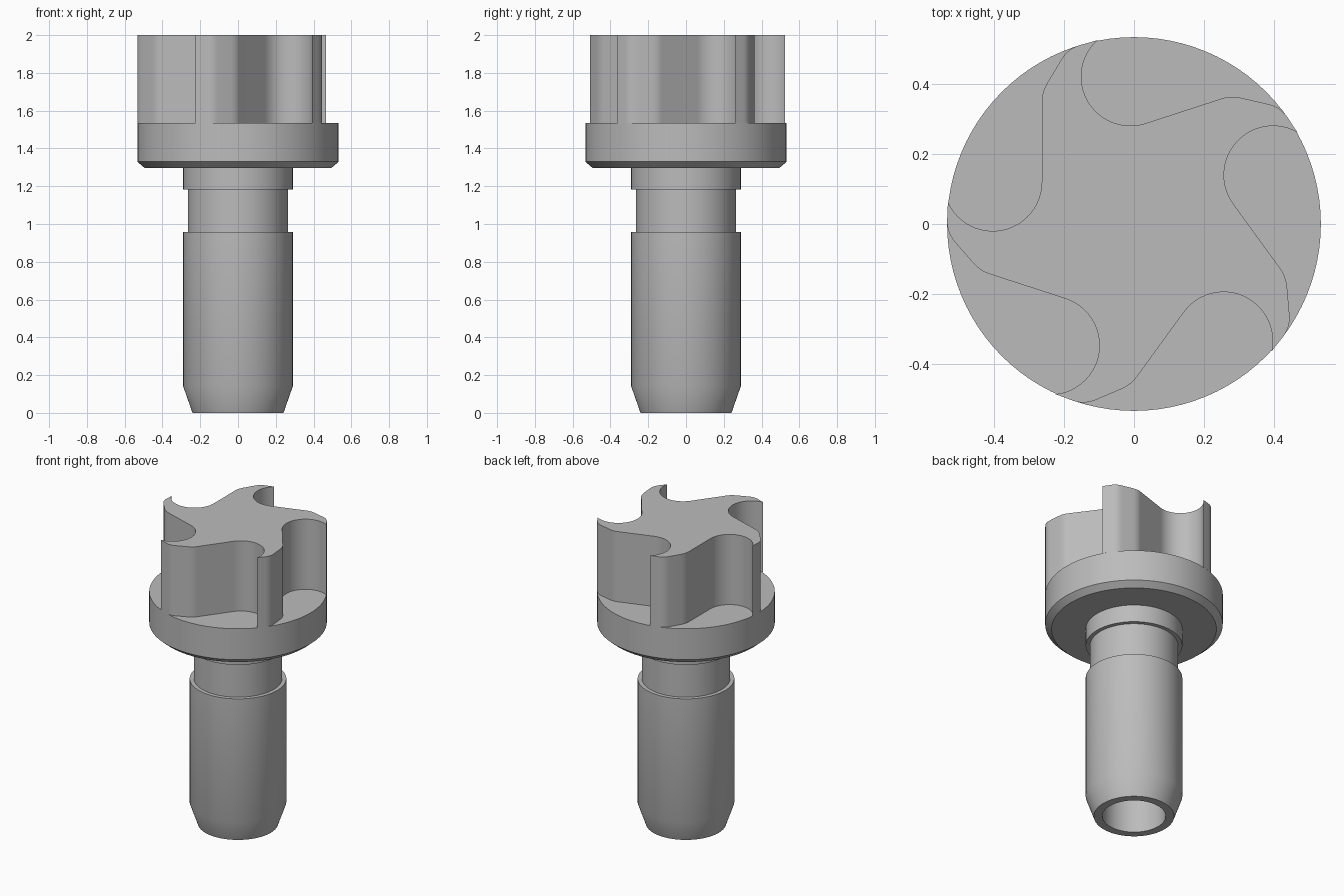
import bpy, bmesh
from math import sin, cos, pi, radians, hypot
from mathutils import Vector, Matrix

cube = bpy.data.objects.get("Cube")
if cube:
    bpy.data.objects.remove(cube, do_unlink=True)

steel = bpy.data.materials.new("grey_steel")
steel.use_nodes = True
GREY = (0.5, 0.5, 0.5, 1)
steel.diffuse_color = GREY
steel.node_tree.nodes["Principled BSDF"].inputs["Base Color"].default_value = GREY

RIM = 0.533      # outer radius of flange and arms
FLANGE_TOP = 1.535
TOP = 2.0


def finish(bm, name):
    """Turn a bmesh into a shaded object."""
    bmesh.ops.recalc_face_normals(bm, faces=bm.faces)
    mesh = bpy.data.meshes.new(name)
    bm.to_mesh(mesh)
    bm.free()
    mesh.materials.append(steel)
    obj = bpy.data.objects.new(name, mesh)
    bpy.context.collection.objects.link(obj)
    bpy.ops.object.select_all(action="DESELECT")
    obj.select_set(True)
    bpy.context.view_layer.objects.active = obj
    bpy.ops.object.shade_smooth_by_angle(angle=radians(30))
    return obj


def lathe(name, profile, steps=96):
    """Revolve (radius, height) points around z."""
    bm = bmesh.new()
    verts = [bm.verts.new((r, 0, z)) for r, z in profile]
    edges = [bm.edges.new(pair) for pair in zip(verts, verts[1:])]
    bmesh.ops.spin(bm, geom=verts + edges, cent=(0, 0, 0), axis=(0, 0, 1),
                   angle=2 * pi, steps=steps, use_duplicate=False)
    bmesh.ops.remove_doubles(bm, verts=bm.verts, dist=1e-5)
    return finish(bm, name)


def bend(a, b, c, steps=6):
    """Rounded corner from a to c, pulled towards b."""
    a, b, c = Vector(a), Vector(b), Vector(c)
    ts = [i / steps for i in range(steps + 1)]
    return [a * (1 - t) ** 2 + b * 2 * t * (1 - t) + c * t * t for t in ts]


# Hollow shaft with tapered nose, groove and chamfered flange
lathe("shaft_and_flange", [
    (0, 1.0), (0.19, 1.0), (0.19, 0), (0.241, 0), (0.29, 0.14),
    (0.29, 0.957), (0.265, 0.957), (0.265, 1.182), (0.29, 1.182),
    (0.29, 1.297), (0.495, 1.297), (RIM, 1.33), (RIM, FLANGE_TOP),
    (0, FLANGE_TOP)])

# One pocket of the star head: round scoop, straight wall, flared exit
centre, radius = Vector((-0.403, 0.12)), 0.14
start, end = radians(204), radians(360)
scoop = [centre + radius * Vector((cos(a), sin(a)))
         for a in (start + (end - start) * i / 24 for i in range(25))]
flare = bend((-0.263, 0.35), (-0.263, 0.375), (-0.247, 0.403))
exit_curve = bend((-0.208, 0.468), (-0.19, 0.5), (-0.154, 0.5105))
pocket = scoop + flare + exit_curve

# Narrow arm tip following the rim up to the next pocket
tip_end = Matrix.Rotation(radians(-72), 2) @ scoop[0]
tip_mid = (pocket[-1] + tip_end).normalized() * RIM
pocket.append(tip_mid)

outline = []
for k in range(5):
    turn = Matrix.Rotation(radians(-72 * k), 2)
    outline += [turn @ p for p in pocket]

# Five-armed star head
bm = bmesh.new()
base = bm.faces.new([bm.verts.new((p.x, p.y, FLANGE_TOP)) for p in outline])
extruded = bmesh.ops.extrude_face_region(bm, geom=[base], use_keep_orig=True)
raised = [g for g in extruded["geom"] if isinstance(g, bmesh.types.BMVert)]
bmesh.ops.translate(bm, verts=raised, vec=(0, 0, TOP - FLANGE_TOP))
finish(bm, "star_head")
